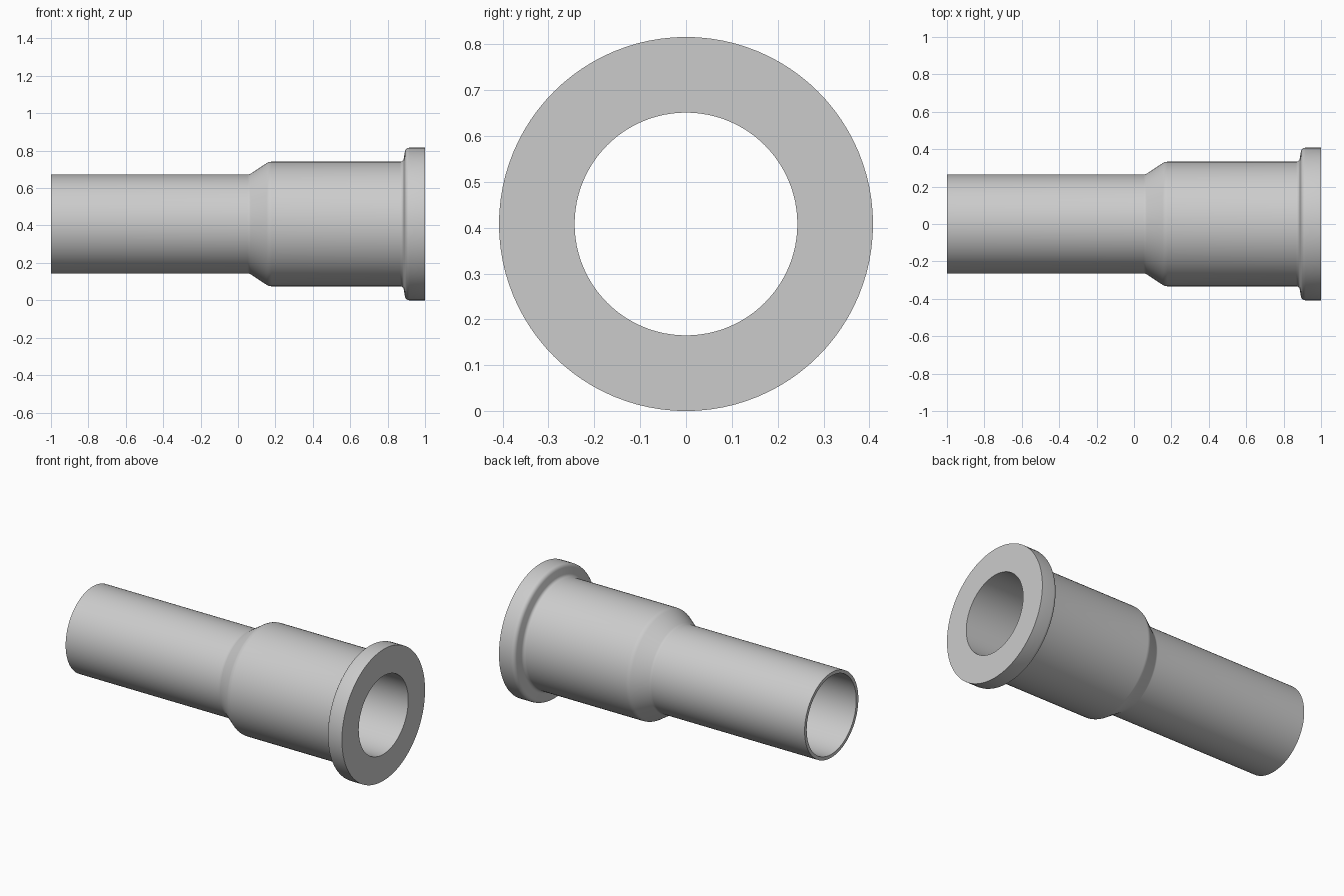
import bpy
import bmesh
import math
from mathutils import Matrix, Vector

cube = bpy.data.objects.get("Cube")
if cube:
    bpy.data.objects.remove(cube, do_unlink=True)

SIDES = 96
FLANGE_RADIUS = 0.408
BORE_RADIUS = 0.243

metal = bpy.data.materials.new("plain grey metal")
metal.use_nodes = True
grey = (0.6, 0.6, 0.6, 1.0)
metal.diffuse_color = grey
metal.node_tree.nodes["Principled BSDF"].inputs["Base Color"].default_value = grey


def rounded(points, steps=5):
    """Closed profile of (x, radius, fillet) corners with the fillets drawn as arcs."""
    result = []
    for i, (x, r, fillet) in enumerate(points):
        corner = Vector((x, r))
        if not fillet:
            result.append(corner)
            continue
        before = (Vector(points[i - 1][:2]) - corner).normalized()
        after = (Vector(points[(i + 1) % len(points)][:2]) - corner).normalized()
        half = before.angle(after) / 2
        start = corner + before * fillet / math.tan(half)
        centre = corner + (before + after).normalized() * fillet / math.sin(half)
        sweep = math.pi - 2 * half
        arm = start - centre
        sign = 1 if before.x * after.y - before.y * after.x < 0 else -1
        for k in range(steps + 1):
            result.append(centre + Matrix.Rotation(sign * sweep * k / steps, 2) @ arm)
    return result


# Outer wall with cone, body and flange, then back through the straight bore
profile = rounded([
    (-1.0, 0.264, 0),
    (0.06, 0.264, 0.03),
    (0.165, 0.333, 0.05),
    (0.883, 0.333, 0.02),
    (0.896, 0.408, 0.025),
    (1.0, FLANGE_RADIUS, 0),
    (1.0, BORE_RADIUS, 0),
    (-1.0, BORE_RADIUS, 0),
])

# Revolve the profile about the x axis
bm = bmesh.new()
rings = []
for p in profile:
    ring = []
    for s in range(SIDES):
        a = math.tau * s / SIDES
        ring.append(bm.verts.new((p.x, p.y * math.sin(a), FLANGE_RADIUS + p.y * math.cos(a))))
    rings.append(ring)
for i, ring in enumerate(rings):
    following = rings[(i + 1) % len(rings)]
    for s in range(SIDES):
        t = (s + 1) % SIDES
        bm.faces.new((ring[s], ring[t], following[t], following[s]))
bmesh.ops.recalc_face_normals(bm, faces=bm.faces)

mesh = bpy.data.meshes.new("stepped_sleeve")
bm.to_mesh(mesh)
bm.free()
mesh.materials.append(metal)
sleeve = bpy.data.objects.new("stepped_sleeve", mesh)
bpy.context.collection.objects.link(sleeve)

# Smooth round walls, sharp rims
bpy.ops.object.select_all(action="DESELECT")
sleeve.select_set(True)
bpy.context.view_layer.objects.active = sleeve
bpy.ops.object.shade_smooth_by_angle(angle=math.radians(30))
